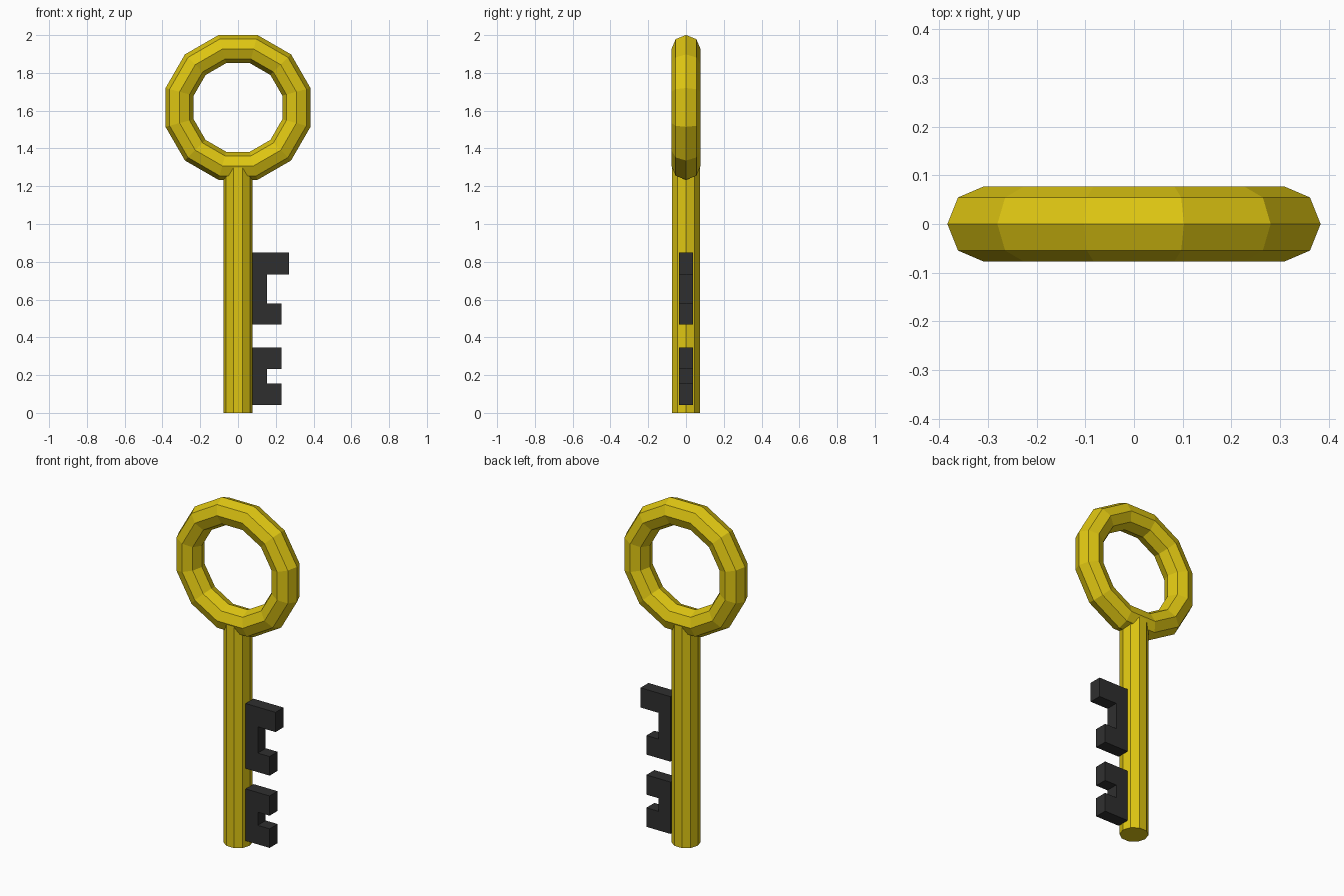
import bpy, bmesh, math
from mathutils import Matrix

if "Cube" in bpy.data.objects:
    bpy.data.objects.remove(bpy.data.objects["Cube"])

U = 0.0386            # base unit: half the shaft radius
R = 2 * U             # shaft and ring tube radius
RING_Z = 1.617


def material(name, color):
    m = bpy.data.materials.new(name)
    m.diffuse_color = (*color, 1)
    m.use_nodes = True
    m.node_tree.nodes["Principled BSDF"].inputs["Base Color"].default_value = m.diffuse_color
    return m


gold = material("gold_yellow", (0.73, 0.56, 0.006))
dark = material("dark_grey", (0.028, 0.028, 0.028))


def finish(name, bm, mat):
    bmesh.ops.recalc_face_normals(bm, faces=bm.faces)
    mesh = bpy.data.meshes.new(name)
    bm.to_mesh(mesh)
    bm.free()
    mesh.materials.append(mat)
    obj = bpy.data.objects.new(name, mesh)
    bpy.context.collection.objects.link(obj)
    return obj


# Ring handle: 12 segments with an eight-sided tube, flat segment at the top
bpy.ops.mesh.primitive_torus_add(major_segments=12, minor_segments=8,
                                 major_radius=0.32, minor_radius=R)
ring = bpy.context.object
ring.name = "ring_handle"
ring.data.transform(Matrix.Translation((0, 0, RING_Z))
                    @ Matrix.Rotation(math.pi / 2, 4, 'X')
                    @ Matrix.Rotation(math.radians(15), 4, 'Z'))
ring.data.materials.append(gold)

# Shaft: ten-sided rod with a corner facing +x, ending inside the ring
SIDES, TOP = 10, 1.308
bm = bmesh.new()
verts = [bm.verts.new((R * math.cos(2 * math.pi * i / SIDES),
                       R * math.sin(2 * math.pi * i / SIDES), 0))
         for i in range(SIDES)]
base = bm.faces.new(verts)
ext = bmesh.ops.extrude_face_region(bm, geom=[base], use_keep_orig=True)
bmesh.ops.translate(bm, vec=(0, 0, TOP),
                    verts=[g for g in ext["geom"] if isinstance(g, bmesh.types.BMVert)])
finish("shaft", bm, gold)


# Teeth: C-shaped plates, outline in base units, extruded through y
def bit(name, z0, z1, z2, z3, low, high, depth=0.037):
    outline = [(1.96, z0), (low, z0), (low, z1), (4, z1),
               (4, z2), (high, z2), (high, z3), (1.96, z3)]
    bm = bmesh.new()
    face = bm.faces.new([bm.verts.new((x * U, -depth, z * U)) for x, z in outline])
    ext = bmesh.ops.extrude_face_region(bm, geom=[face], use_keep_orig=True)
    bmesh.ops.translate(bm, vec=(0, 2 * depth, 0),
                        verts=[g for g in ext["geom"] if isinstance(g, bmesh.types.BMVert)])
    finish(name, bm, dark)


bit("lower_teeth", 1.1, 4, 6, 9, 6, 6)
bit("upper_teeth", 12.1, 15, 19, 22, 6, 7)
